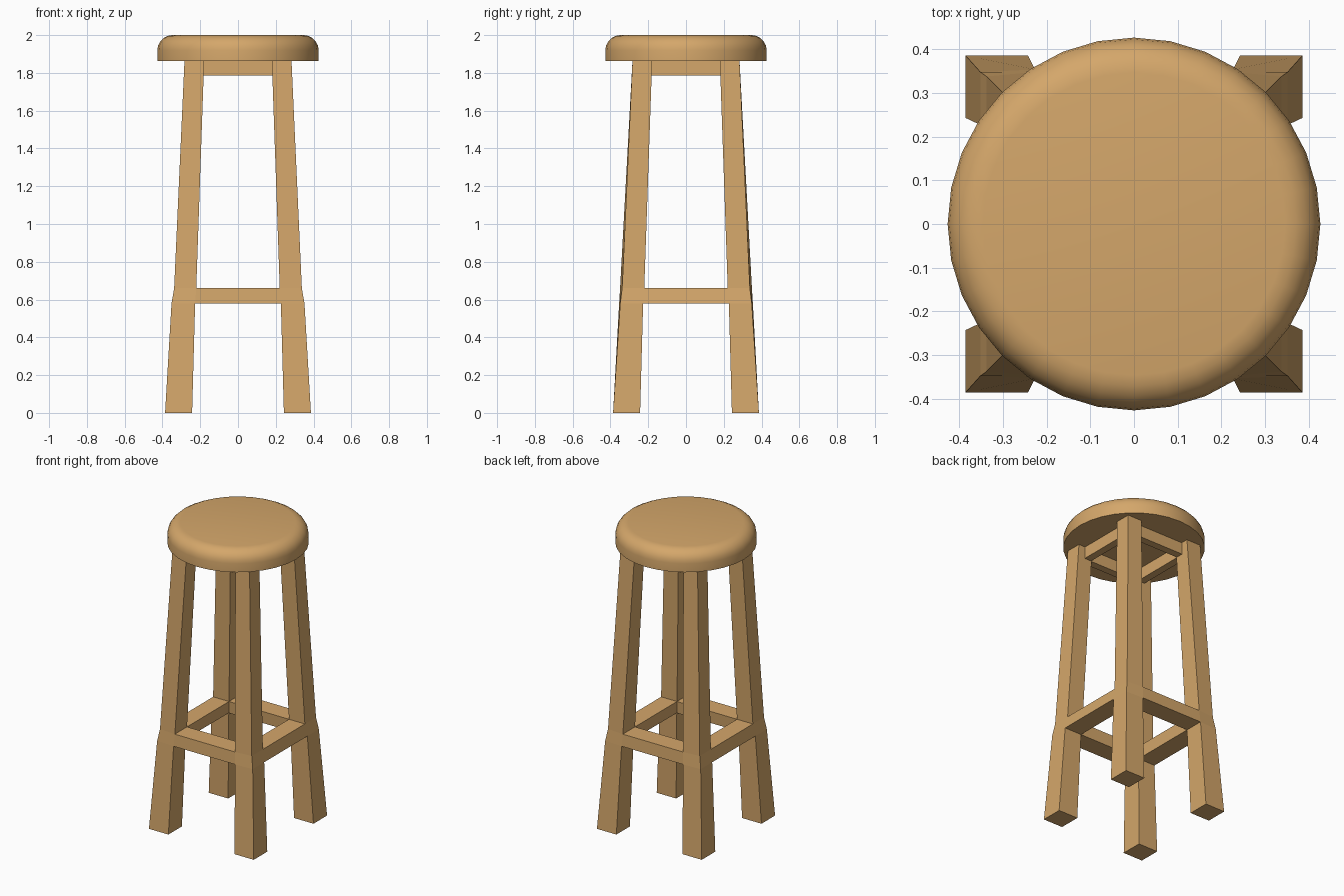
import bpy
import bmesh

cube = bpy.data.objects.get("Cube")
if cube:
    bpy.data.objects.remove(cube, do_unlink=True)

wood = bpy.data.materials.new("light_wood")
wood.use_nodes = True
COLOUR = (0.66, 0.385, 0.145, 1)
wood.diffuse_color = COLOUR
wood.node_tree.nodes["Principled BSDF"].inputs["Base Color"].default_value = COLOUR


def finish(name, bm):
    bmesh.ops.recalc_face_normals(bm, faces=bm.faces)
    mesh = bpy.data.meshes.new(name)
    bm.to_mesh(mesh)
    bm.free()
    mesh.materials.append(wood)
    obj = bpy.data.objects.new(name, mesh)
    bpy.context.collection.objects.link(obj)
    return obj


def loft(name, loops):
    """Skin a stack of four-cornered loops and cap both ends."""
    bm = bmesh.new()
    rings = [[bm.verts.new(p) for p in loop] for loop in loops]
    for a, b in zip(rings, rings[1:]):
        for i in range(4):
            j = (i + 1) % 4
            bm.faces.new((a[i], a[j], b[j], b[i]))
    bm.faces.new(rings[0])
    bm.faces.new(rings[-1])
    return finish(name, bm)


# Leg levels: height, inner side, outer x, outer y, outer y at the corner
LEVELS = [
    (0.0, 0.243, 0.386, 0.386, 0.386),
    (0.58, 0.227, 0.352, 0.354, 0.348),
    (0.66, 0.221, 0.338, 0.349, 0.338),
    (1.87, 0.179, 0.283, 0.283, 0.283),
]

# Four splayed legs
for side, sx in (("left", 1), ("right", -1)):
    for end, sy in (("front", -1), ("back", 1)):
        loft(f"{end}_{side}_leg", [
            [(sx * i, sy * i, z), (sx * ox, sy * i, z),
             (sx * ox, sy * corner, z), (sx * i, sy * oy, z)]
            for z, i, ox, oy, corner in LEVELS])

# Footrest rails, flush with the legs
rails = LEVELS[1:3]
for name, s in (("front", -1), ("back", 1)):
    loft(f"{name}_footrest", [
        [(-i, s * i, z), (i, s * i, z), (i, s * oy, z), (-i, s * oy, z)]
        for z, i, ox, oy, corner in rails])
for name, s in (("left", 1), ("right", -1)):
    loft(f"{name}_footrest", [
        [(s * i, -i, z), (s * i, i, z), (s * ox, i, z), (s * ox, -i, z)]
        for z, i, ox, oy, corner in rails])

# Apron rails under the seat, set back from the leg faces
IN, OUT, HALF = 0.185, 0.235, 0.19
for name, s in (("front", -1), ("back", 1)):
    loft(f"{name}_apron", [
        [(-HALF, s * IN, z), (HALF, s * IN, z), (HALF, s * OUT, z), (-HALF, s * OUT, z)]
        for z in (1.785, 1.87)])
for name, s in (("left", 1), ("right", -1)):
    loft(f"{name}_apron", [
        [(s * IN, -HALF, z), (s * IN, HALF, z), (s * OUT, HALF, z), (s * OUT, -HALF, z)]
        for z in (1.785, 1.87)])

# Round seat with a softened top rim
bm = bmesh.new()
bmesh.ops.create_cone(bm, cap_ends=True, segments=32, radius1=0.427,
                      radius2=0.427, depth=0.137)
bmesh.ops.translate(bm, verts=bm.verts, vec=(0, 0, 1.9315))
rim = [e for e in bm.edges if all(v.co.z > 1.95 for v in e.verts)]
bmesh.ops.bevel(bm, geom=rim, offset=0.08, segments=5, profile=0.5, affect="EDGES")
seat = finish("seat", bm)
bpy.ops.object.select_all(action="DESELECT")
seat.select_set(True)
bpy.context.view_layer.objects.active = seat
bpy.ops.object.shade_smooth_by_angle()
